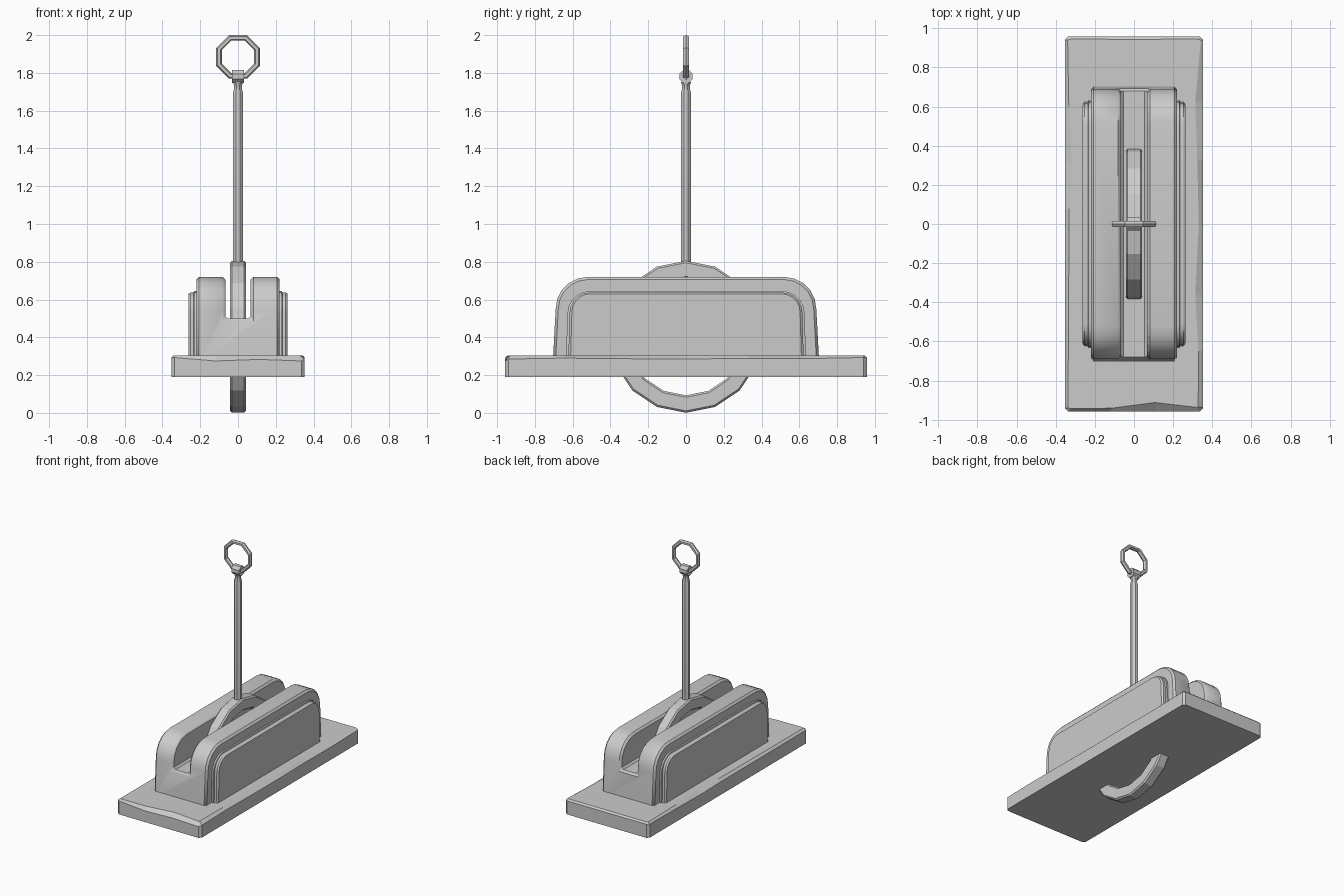
import bpy, bmesh, math
from mathutils import Vector, Matrix

if "Cube" in bpy.data.objects:
    bpy.data.objects.remove(bpy.data.objects["Cube"])


def make(name, bm, smooth=None):
    bmesh.ops.recalc_face_normals(bm, faces=bm.faces)
    me = bpy.data.meshes.new(name)
    bm.to_mesh(me)
    bm.free()
    ob = bpy.data.objects.new(name, me)
    bpy.context.collection.objects.link(ob)
    if smooth:
        bpy.ops.object.select_all(action='DESELECT')
        ob.select_set(True)
        bpy.context.view_layer.objects.active = ob
        bpy.ops.object.shade_smooth_by_angle(angle=math.radians(smooth))
    return ob


def skin(bm, loops, closed=False):
    """Join equally long point loops with quads, capping unless closed."""
    rows = [[bm.verts.new(p) for p in lp] for lp in loops]
    pairs = list(zip(rows, rows[1:])) + ([(rows[-1], rows[0])] if closed else [])
    for a, b in pairs:
        n = len(a)
        for i in range(n):
            bm.faces.new((a[i], a[(i + 1) % n], b[(i + 1) % n], b[i]))
    if not closed:
        bm.faces.new(rows[0])
        bm.faces.new(rows[-1])


def arch(w, top, r, taper, x, bottom=0.25, seg=5):
    """Rounded-top outline in the YZ plane at a given x."""
    half = [(w + taper, bottom)]
    for i in range(seg + 1):
        a = math.pi / 2 * i / seg
        half.append((w - r + r * math.cos(a), top - r + r * math.sin(a)))
    pts = half + [(-y, z) for y, z in reversed(half)]
    return [(x, y, z) for y, z in pts]


def ring(name, section, sides, axis, centre, phase=0.0, smooth=None):
    """Revolve a closed (radius, offset) section about the x or y axis."""
    bm = bmesh.new()
    loops = []
    for i in range(sides):
        a = phase + 2 * math.pi * i / sides
        lp = []
        for r, d in section:
            u, v = r * math.cos(a), r * math.sin(a)
            lp.append(Vector((d, u, v) if axis == 'x' else (u, d, v)) + Vector(centre))
        loops.append(lp)
    skin(bm, loops, closed=True)
    return make(name, bm, smooth)


# base plate with worn upper edges: (x, y, inset of top edge, drop of side edge)
X, Y = 0.353, 0.957
rim = [(X, -.94, .025, .02), (X, -.65, .024, .015), (X, -.36, .04, .018), (X, 0, .022, .02),
       (X, .33, .03, .016), (X, .62, .04, .018), (X, .94, .012, .012),
       (X - .017, Y, .012, .012), (0, Y, .014, .012), (-X + .017, Y, .012, .012),
       (-X, .94, .014, .012), (-X, .6, .02, .015), (-X, .31, .035, .02), (-X, .08, .022, .015),
       (-X, -.5, .018, .015), (-X, -.94, .016, .014),
       (-X + .017, -Y, .014, .012), (-.12, -Y, .016, .03), (.11, -Y, .045, .022), (X - .017, -Y, .02, .03)]
low, lip, top = [], [], []
for x, y, ins, drop in rim:
    low.append((x, y, 0.19))
    lip.append((x, y, 0.305 - drop))
    cx = max(-X + ins, min(X - ins, x)) if abs(x) == X else x * 0.96
    cy = max(-Y + ins, min(Y - ins, y))
    top.append((cx, cy, 0.305))
bm = bmesh.new()
skin(bm, [low, lip, top])
make("base_plate", bm)

# housing with a slot along its length
bm = bmesh.new()
skin(bm, [arch(0.69, 0.72, 0.17, 0.016, x) for x in (-0.22, 0.22)])
housing = make("housing", bm, 35)
bm = bmesh.new()
bmesh.ops.create_cube(bm, size=1, matrix=Matrix.Translation((0, 0, 0.8)) @ Matrix.Diagonal((0.135, 2, 0.6, 1)))
cutter = make("slot_cutter", bm)
cutter.hide_render = True
cutter.hide_viewport = True
cut = housing.modifiers.new("slot", 'BOOLEAN')
cut.operation = 'DIFFERENCE'
cut.object = cutter
bev = housing.modifiers.new("bevel", 'BEVEL')
bev.width = 0.014
bev.segments = 1
bev.limit_method = 'ANGLE'
bev.angle_limit = math.radians(40)

# stepped side panels
for side, s in (("left", -1), ("right", 1)):
    bm = bmesh.new()
    steps = [(0.20, 0.0), (0.232, 0.0), (0.235, 0.012), (0.252, 0.012), (0.263, 0.024)]
    skin(bm, [arch(0.628 - d, 0.645 - d * 0.6, 0.12 - d, 0.008, s * x) for x, d in steps])
    make(side + "_side_panel", bm, 25)

# large ring running through the slot and below the plate
b = 0.01
wheel = [(0.402, -0.042 + b), (0.402, 0.042 - b), (0.402 - b, 0.042), (0.31 + b, 0.042),
         (0.31, 0.042 - b), (0.31, -0.042 + b), (0.31 + b, -0.042), (0.402 - b, -0.042)]
ring("large_ring", wheel, 16, 'x', (0, 0, 0.403))

# rod with narrowed neck
bm = bmesh.new()
skin(bm, [[(r * math.cos(math.pi * (i + .5) / 4), r * math.sin(math.pi * (i + .5) / 4), z) for i in range(8)]
          for r, z in ((.03, .77), (.03, 1.69), (.023, 1.715), (.023, 1.735), (.03, 1.752))])
make("rod", bm, 35)

# eye at the rod's end and the octagonal pull ring through it
eye = [(0.037, -0.032), (0.037, 0.032), (0.014, 0.032), (0.014, -0.032)]
ring("rod_eye", eye, 8, 'x', (0, 0, 1.781), math.pi / 8)
wire = [(0.109 + 0.016 * math.cos(math.pi * i / 3), 0.018 * math.sin(math.pi * i / 3)) for i in range(6)]
ring("pull_ring", wire, 8, 'y', (0, 0, 1.8845), math.pi / 8)
